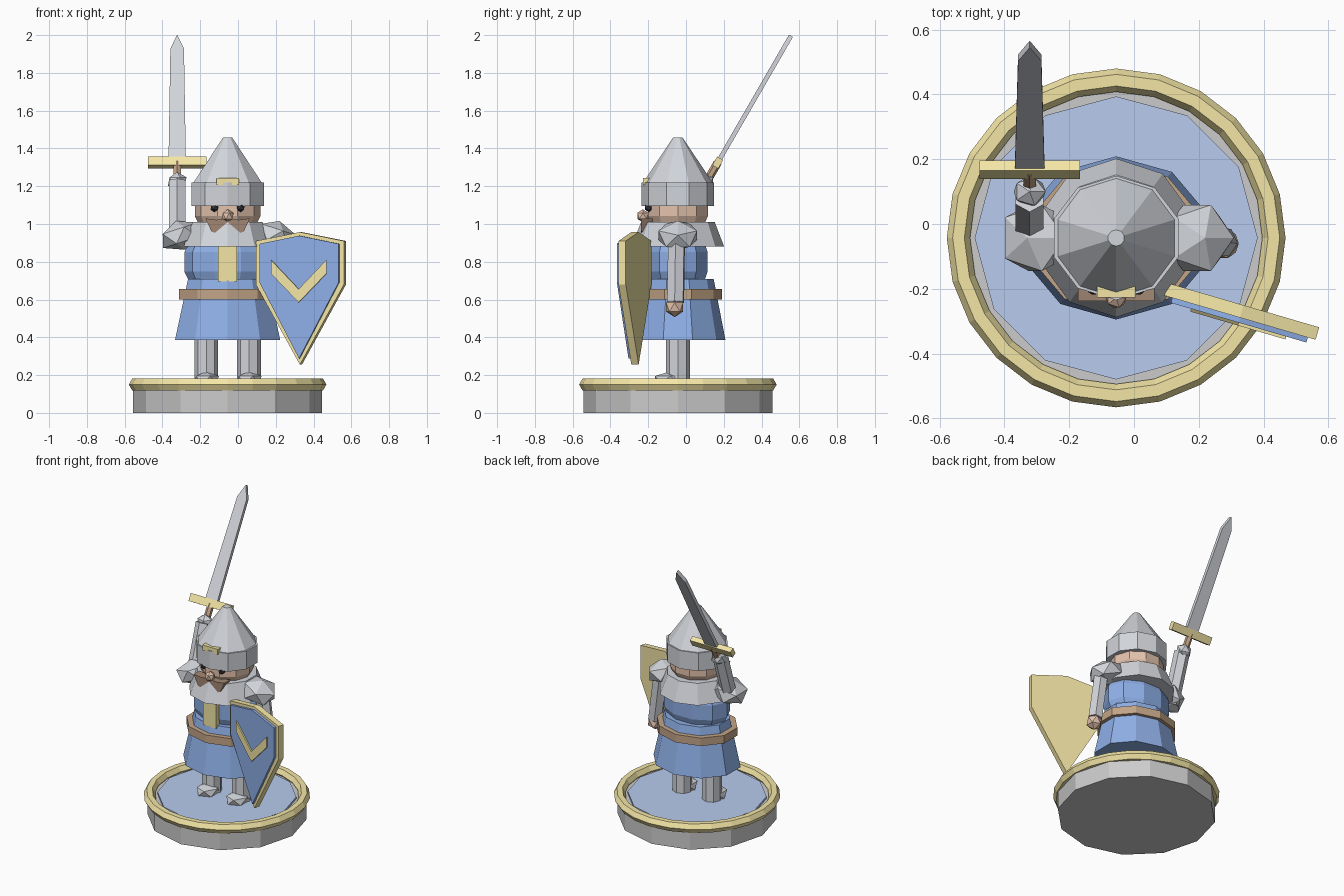
import bpy, bmesh
from math import radians, pi
from mathutils import Matrix, Vector

if "Cube" in bpy.data.objects:
    bpy.data.objects.remove(bpy.data.objects["Cube"])

CX, CY = -0.055, -0.043          # figure axis


def mat(name, r, g, b):
    m = bpy.data.materials.new(name)
    m.diffuse_color = (r, g, b, 1)
    m.use_nodes = True
    m.node_tree.nodes["Principled BSDF"].inputs["Base Color"].default_value = m.diffuse_color
    return m


BLUE = mat("blue_cloth", 0.27, 0.43, 0.80)
PALE = mat("pale_blue", 0.48, 0.60, 0.85)
GOLD = mat("gold", 0.90, 0.79, 0.38)
STEEL = mat("steel", 0.64, 0.66, 0.70)
STONE = mat("stone", 0.58, 0.58, 0.56)
SKIN = mat("skin", 0.78, 0.55, 0.42)
BROWN = mat("brown", 0.36, 0.24, 0.17)
LEATHER = mat("leather", 0.54, 0.37, 0.24)
DARK = mat("eye_dark", 0.04, 0.04, 0.05)


def finish(name, bm, material, M=Matrix()):
    bmesh.ops.recalc_face_normals(bm, faces=bm.faces)
    me = bpy.data.meshes.new(name)
    bm.to_mesh(me)
    bm.free()
    me.materials.append(material)
    ob = bpy.data.objects.new(name, me)
    ob.matrix_world = M
    bpy.context.collection.objects.link(ob)
    return ob


def frustum(name, material, z0, z1, r0, r1, sides, x=CX, y=CY, sy=1.0):
    bm = bmesh.new()
    bmesh.ops.create_cone(bm, cap_ends=True, segments=sides, radius1=r0, radius2=r1, depth=z1 - z0)
    return finish(name, bm, material,
                  Matrix.Translation((x, y, (z0 + z1) / 2)) @ Matrix.Diagonal((1, sy, 1, 1)))


def rod(name, material, a, b, r, sides):
    a, b = Vector(a), Vector(b)
    bm = bmesh.new()
    bmesh.ops.create_cone(bm, cap_ends=True, segments=sides, radius1=r, radius2=r, depth=(b - a).length)
    return finish(name, bm, material,
                  Matrix.Translation((a + b) / 2) @ (b - a).to_track_quat('Z', 'Y').to_matrix().to_4x4())


def ico(name, material, loc, size, tilt=0):
    bm = bmesh.new()
    bmesh.ops.create_icosphere(bm, subdivisions=1, radius=1)
    return finish(name, bm, material, Matrix.Translation(loc)
                  @ Matrix.Rotation(tilt, 4, 'Y') @ Matrix.Diagonal((*size, 1)))


def ball(name, material, loc, size):
    bm = bmesh.new()
    bmesh.ops.create_uvsphere(bm, u_segments=10, v_segments=7, radius=1)
    return finish(name, bm, material, Matrix.Translation(loc)
                  @ Matrix.Diagonal((*size, 1)) @ Matrix.Rotation(pi / 2, 4, 'Z'))


def box(name, material, loc, size, M=Matrix()):
    bm = bmesh.new()
    bmesh.ops.create_cube(bm, size=1)
    return finish(name, bm, material, M @ Matrix.Translation(loc) @ Matrix.Diagonal((*size, 1)))


def plate(name, material, half, y0, y1, M):
    """Mirror a half outline in x/z (top centre to bottom centre), extrude in y."""
    pts = half + [(-x, z) for x, z in reversed(half) if x > 0]
    bm = bmesh.new()
    f = bm.faces.new([bm.verts.new((x, y0, z)) for x, z in pts])
    out = bmesh.ops.extrude_face_region(bm, geom=[f])
    bmesh.ops.translate(bm, vec=(0, y1 - y0, 0),
                        verts=[v for v in out["geom"] if isinstance(v, bmesh.types.BMVert)])
    return finish(name, bm, material, M)


# display base: stone drum, pale top, gold rim
frustum("base_stone", STONE, 0, 0.14, 0.5, 0.5, 12)
frustum("base_top", PALE, 0.13, 0.155, 0.437, 0.437, 12)
bpy.ops.mesh.primitive_torus_add(major_segments=24, minor_segments=6, major_radius=0.487,
                                 minor_radius=0.036, location=(CX, CY, 0.15))
rim = bpy.context.object
rim.name = "base_rim"
rim.data.materials.append(GOLD)

# legs, feet, eyes
for s, side in ((-1, "left"), (1, "right")):
    x = CX + s * 0.113
    frustum(side + "_leg", STEEL, 0.15, 0.45, 0.063, 0.063, 8, x)
    ico(side + "_foot", STEEL, (x, CY - 0.04, 0.175), (0.075, 0.095, 0.045))
    ico(side + "_eye", DARK, (CX + s * 0.069, -0.197, 1.087), (0.024,) * 3)
    # pauldron
    ico(side + "_pauldron", STEEL, (CX + s * 0.25, CY, 0.94), (0.12, 0.12, 0.08), s * radians(18))

# tunic, belt, torso
frustum("skirt", BLUE, 0.385, 0.71, 0.293, 0.22, 10, sy=0.86)
frustum("belt", LEATHER, 0.60, 0.655, 0.271, 0.271, 10, sy=0.86)
ball("torso", BLUE, (CX, CY, 0.80), (0.235, 0.17, 0.23))
box("tabard_stripe", GOLD, (CX, -0.213, 0.79), (0.10, 0.04, 0.19))

# mail collar, head, face
frustum("mail_collar", STEEL, 0.88, 1.01, 0.245, 0.195, 10)
ball("head", SKIN, (CX, CY, 1.08), (0.178, 0.172, 0.17))
ico("nose", SKIN, (CX, -0.228, 1.043), (0.035,) * 3)
plate("moustache", BROWN, [(0, 1.03), (0.06, 1.022), (0.118, 1.03), (0.085, 0.96), (0.045, 0.945), (0, 0.962)],
      -0.238, -0.175, Matrix.Translation((CX, 0, 0)))

# helmet
frustum("helmet_band", STEEL, 1.095, 1.22, 0.202, 0.202, 10, sy=0.95)
frustum("helmet_cone", STEEL, 1.215, 1.457, 0.193, 0.026, 10, sy=0.97)
box("helmet_badge", GOLD, (CX, -0.205, 1.226), (0.118, 0.045, 0.037))

# shield arm
rod("shield_arm", STEEL, (0.225, -0.05, 0.93), (0.272, -0.055, 0.585), 0.049, 6)
ico("shield_hand", SKIN, (0.276, -0.06, 0.56), (0.053,) * 3)

# sword arm
rod("sword_arm", STEEL, (-0.322, -0.025, 0.89), (-0.322, 0.085, 1.225), 0.05, 6)
ico("sword_hand", STEEL, (-0.322, 0.1, 1.225), (0.055, 0.05, 0.05))

# sword, built upright around the guard and leaned back
S = Matrix.Translation((-0.322, 0.168, 1.325)) @ Matrix.Rotation(radians(-30), 4, 'X')
grip = frustum("sword_grip", LEATHER, -0.17, 0, 0.022, 0.022, 6, 0, 0)
grip.matrix_world = S @ grip.matrix_world
box("sword_guard", GOLD, (0, 0, 0), (0.31, 0.036, 0.052), S)
plate("sword_blade", STEEL, [(0, 0.775), (0.036, 0.69), (0.046, 0), (0, 0)], -0.012, 0.012, S)

# shield: gold back, blue field, gold chevron
H = Matrix.Translation((0.333, -0.27, 0)) @ Matrix.Rotation(radians(-16.3), 4, 'Z')
plate("shield_back", GOLD, [(0, 0.957), (0.243, 0.91), (0.243, 0.68), (0, 0.255)], -0.02, 0.02, H)
plate("shield_field", BLUE, [(0, 0.938), (0.218, 0.895), (0.218, 0.69), (0, 0.288)], -0.036, 0, H)
plate("shield_chevron", GOLD, [(0, 0.655), (0.153, 0.81), (0.153, 0.738), (0, 0.585)], -0.045, -0.03, H)
